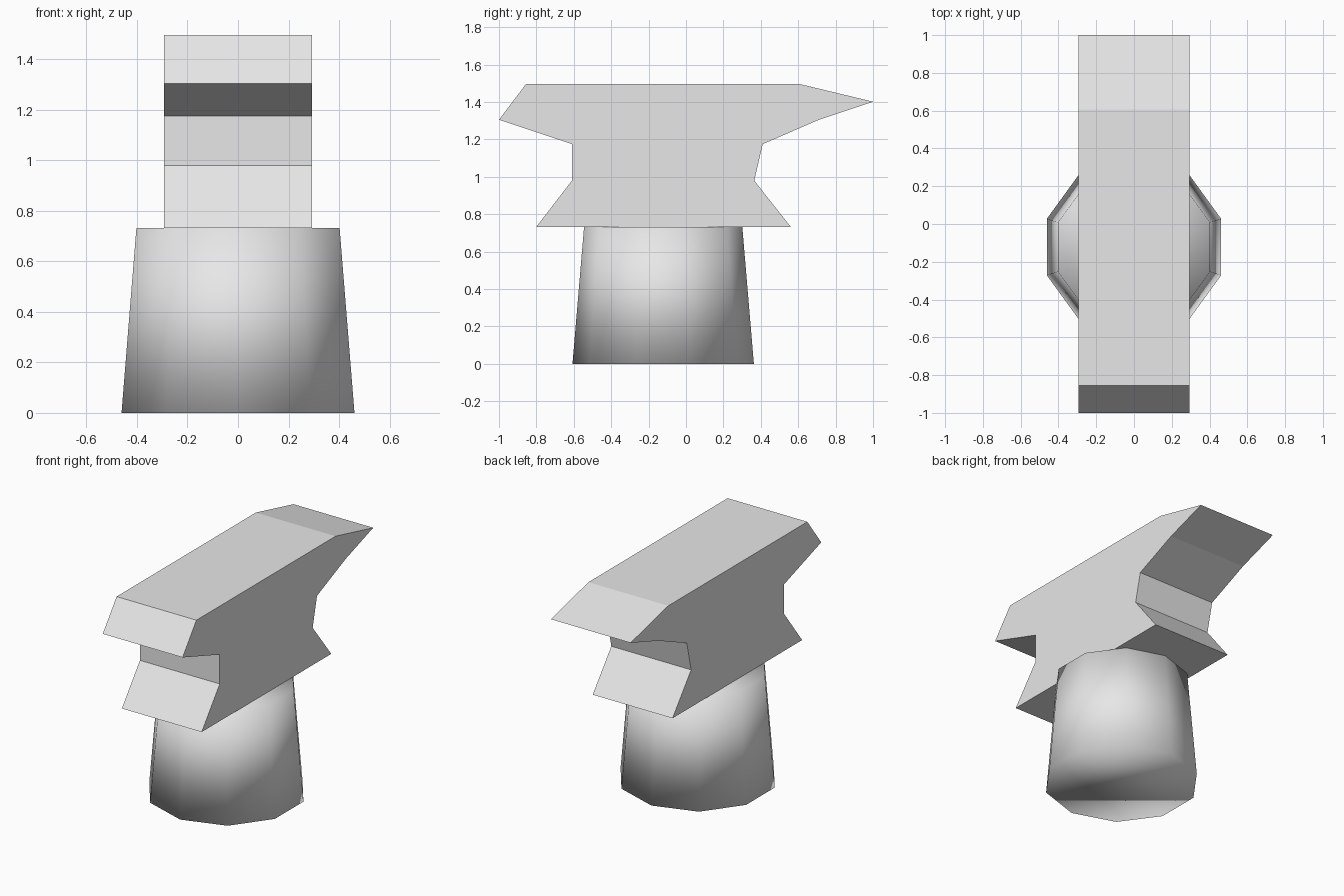
import bpy
import bmesh
import math

cube = bpy.data.objects.get("Cube")
if cube:
    bpy.data.objects.remove(cube, do_unlink=True)


def make_material(name, color):
    mat = bpy.data.materials.new(name)
    mat.use_nodes = True
    mat.diffuse_color = color
    mat.node_tree.nodes["Principled BSDF"].inputs["Base Color"].default_value = color
    return mat


def make_object(name, bm, mat, smooth):
    bmesh.ops.recalc_face_normals(bm, faces=bm.faces)
    for face in bm.faces:
        face.smooth = smooth
    mesh = bpy.data.meshes.new(name)
    bm.to_mesh(mesh)
    bm.free()
    mesh.materials.append(mat)
    obj = bpy.data.objects.new(name, mesh)
    bpy.context.collection.objects.link(obj)
    return obj


grey = make_material("light grey", (0.8, 0.8, 0.8, 1))

# Anvil: side profile (y, z) extruded across the width
HALF_WIDTH = 0.293
SEAT = 0.733
profile = [
    (-0.80, SEAT), (-0.61, 0.98), (-0.61, 1.175), (-1.0, 1.305),
    (-0.855, 1.497), (0.605, 1.497), (1.0, 1.402), (0.71, 1.305),
    (0.41, 1.175), (0.365, 0.98), (0.56, SEAT),
]
bm = bmesh.new()
side = bm.faces.new([bm.verts.new((-HALF_WIDTH, y, z)) for y, z in profile])
extruded = bmesh.ops.extrude_face_region(bm, geom=[side], use_keep_orig=True)
moved = [v for v in extruded["geom"] if isinstance(v, bmesh.types.BMVert)]
bmesh.ops.translate(bm, verts=moved, vec=(2 * HALF_WIDTH, 0, 0))
make_object("anvil", bm, grey, False)

# Stump: tapered ten-sided block, softly shaded over its rims
SIDES = 10
CENTRE_Y = -0.122
bm = bmesh.new()
rings = []
for radius, z in ((0.485, 0), (0.423, SEAT)):
    angles = [math.pi / 2 + math.tau * i / SIDES for i in range(SIDES)]
    rings.append([bm.verts.new((radius * math.cos(a), CENTRE_Y + radius * math.sin(a), z))
                  for a in angles])
    bm.faces.new(rings[-1])
low, high = rings
for i in range(SIDES):
    j = (i + 1) % SIDES
    bm.faces.new((low[i], low[j], high[j], high[i]))
make_object("stump", bm, grey, True)
